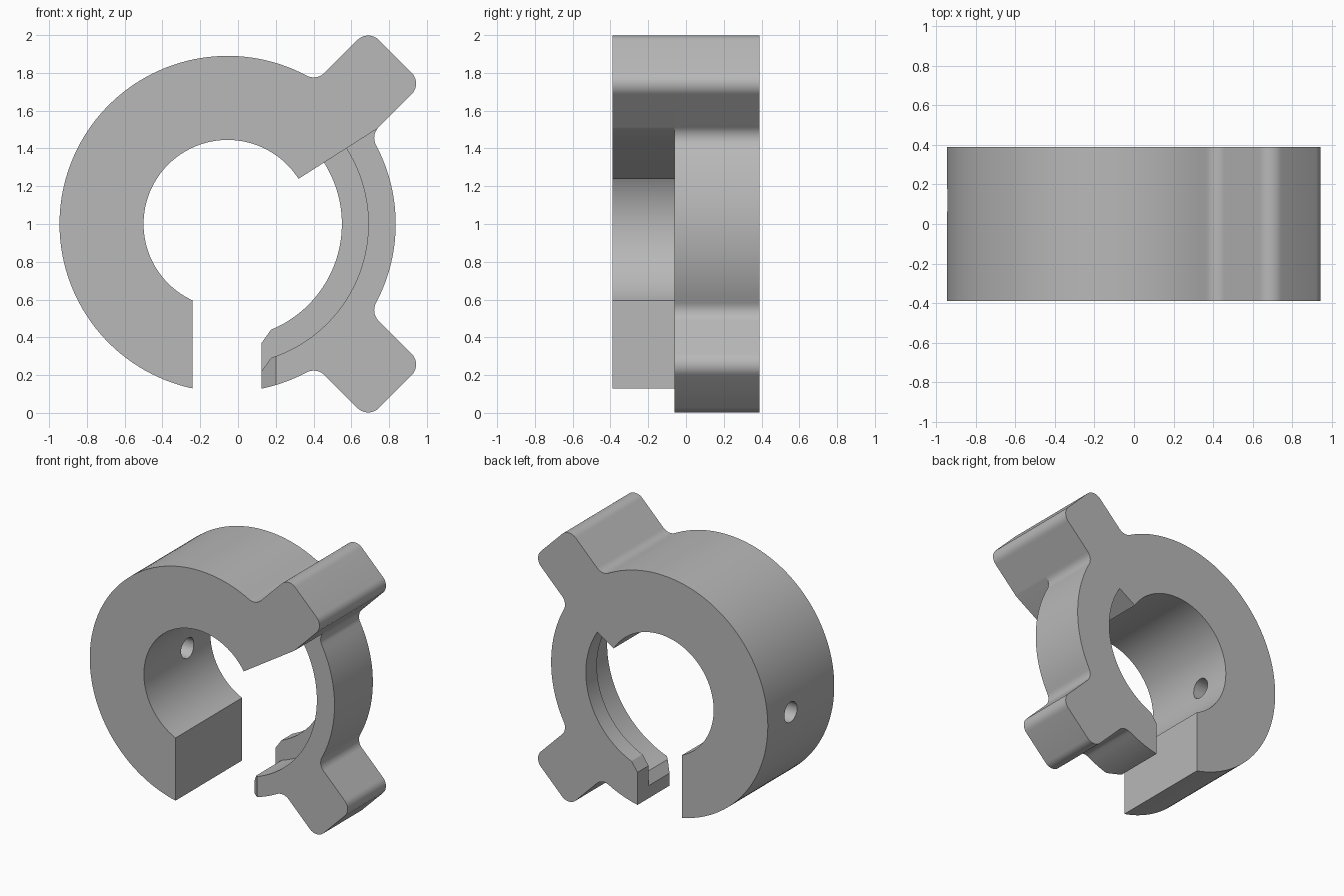
import bpy, bmesh
from math import sin, cos, asin, acos, atan2, radians, degrees, sqrt, ceil

cube = bpy.data.objects.get("Cube")
if cube:
    bpy.data.objects.remove(cube, do_unlink=True)

grey = bpy.data.materials.new("plain_grey")
grey.use_nodes = True
grey.diffuse_color = (0.48, 0.48, 0.48, 1)
grey.node_tree.nodes["Principled BSDF"].inputs["Base Color"].default_value = grey.diffuse_color

# Ring and lug dimensions, measured from the ring centre
CX, CZ = -0.055, 1.0
OUTER, BORE, LIP, STEP = 0.89, 0.445, 0.605, 0.745
HALF, TIP, FILLET = 0.203, 1.255, 0.08
CUT = 32.5                      # angle of the radial shoulder
LEFT_END, RIGHT_END = -0.185, 0.18
FRONT, SPLIT, LEDGE, BACK = -0.39, -0.06, 0.26, 0.39
BETA = degrees(asin((HALF + FILLET) / (OUTER + FILLET)))


def arc(r, a0, a1, cx=0, cz=0, step=2.5):
    n = max(2, ceil(abs(a1 - a0) / step))
    angles = [radians(a0 + (a1 - a0) * i / n) for i in range(n + 1)]
    return [(cx + r * cos(a), cz + r * sin(a)) for a in angles]


def lug(angle):
    """Outline of a rounded lug with filleted roots."""
    root = sqrt((OUTER + FILLET) ** 2 - (HALF + FILLET) ** 2)
    side, end, inset = HALF + FILLET, TIP - FILLET, HALF - FILLET
    pts = arc(FILLET, 180 + BETA, 270, root, side, 10)
    pts += arc(FILLET, 90, 0, end, inset, 10)
    pts += arc(FILLET, 0, -90, end, -inset, 10)
    pts += arc(FILLET, 90, 180 - BETA, root, -side, 10)
    c, s = cos(radians(angle)), sin(radians(angle))
    return [(u * c - v * s, u * s + v * c) for u, v in pts]


def prism(name, pts, y0, y1):
    """Extrude an x-z outline from y0 to y1."""
    bm = bmesh.new()
    clean = []
    for x, z in pts:
        if not clean or abs(x - clean[-1][0]) + abs(z - clean[-1][1]) > 1e-5:
            clean.append((x, z))
    face = bm.faces.new([bm.verts.new((x + CX, y0, z + CZ)) for x, z in clean])
    ext = bmesh.ops.extrude_face_region(bm, geom=[face])
    moved = [g for g in ext["geom"] if isinstance(g, bmesh.types.BMVert)]
    bmesh.ops.translate(bm, verts=moved, vec=(0, y1 - y0, 0))
    bmesh.ops.recalc_face_normals(bm, faces=bm.faces)
    mesh = bpy.data.meshes.new(name)
    bm.to_mesh(mesh)
    bm.free()
    mesh.materials.append(grey)
    obj = bpy.data.objects.new(name, mesh)
    bpy.context.collection.objects.link(obj)
    return obj


def activate(obj):
    bpy.ops.object.select_all(action="DESELECT")
    obj.select_set(True)
    bpy.context.view_layer.objects.active = obj


def subtract(obj, cutter):
    cutter.hide_render = True
    mod = obj.modifiers.new("cut", "BOOLEAN")
    mod.operation, mod.solver, mod.object = "DIFFERENCE", "EXACT", cutter
    activate(obj)
    bpy.ops.object.modifier_apply(modifier=mod.name)
    bpy.data.objects.remove(cutter, do_unlink=True)


# Shared outline pieces
left_outer = 360 - degrees(acos(LEFT_END / OUTER))
left_bore = 360 - degrees(acos(LEFT_END / BORE))
right_outer = -degrees(acos(RIGHT_END / OUTER))
upper_outline = arc(OUTER, left_outer, 45 + BETA) + lug(45)
bore_outline = arc(BORE, CUT, left_bore)


def clip_outline(inner):
    """Whole clip outline whose thin arm has the given inner radius."""
    pts = upper_outline + arc(OUTER, 45 - BETA, BETA - 45) + lug(-45)
    pts += arc(OUTER, -45 - BETA, right_outer)
    nose_x = RIGHT_END + 0.05
    nose_z = -sqrt(inner ** 2 - nose_x ** 2)
    pts += [(RIGHT_END, nose_z - 0.07)]
    pts += arc(inner, degrees(atan2(nose_z, nose_x)), CUT)
    return pts + bore_outline


# Front section stops at the radial shoulder under the upper lug
shoulder_r = 0.941
shoulder = [(shoulder_r * cos(radians(CUT)), shoulder_r * sin(radians(CUT)))]
kept = [p for p in upper_outline if not -90 < degrees(atan2(p[1], p[0])) < CUT + 0.1]
front = prism("front_section", kept + shoulder + bore_outline, FRONT, SPLIT)

# Middle section has the wider step, back section the lip
middle = prism("middle_section", clip_outline(STEP), SPLIT, LEDGE)
back = prism("back_lip_section", clip_outline(LIP), LEDGE, BACK)

# Radial pin hole through the thick side
bpy.ops.mesh.primitive_cylinder_add(vertices=32, radius=0.075, depth=0.9,
                                    location=(-0.75, 0.12, CZ), rotation=(0, radians(90), 0))
hole = bpy.context.object
hole.name = "pin_hole_cutter"
hole.data.materials.append(grey)
subtract(middle, hole)

# Bevel on the front corner of the arm's free end
wedge = prism("end_bevel_cutter", [(0.105, -1.1), (0.295, -1.1), (0.105, -0.5)], 0, 1)
corners = [(0.05, 0.09), (0.24, -0.1), (0.05, -0.1)]
bm = bmesh.new()
base = bm.faces.new([bm.verts.new((x, y, -0.1)) for x, y in corners])
ext = bmesh.ops.extrude_face_region(bm, geom=[base])
bmesh.ops.translate(bm, vec=(0, 0, 0.6),
                    verts=[g for g in ext["geom"] if isinstance(g, bmesh.types.BMVert)])
bmesh.ops.recalc_face_normals(bm, faces=bm.faces)
bm.to_mesh(wedge.data)
bm.free()
subtract(middle, wedge)

for part in (front, middle, back):
    activate(part)
    bpy.ops.object.shade_smooth_by_angle(angle=radians(30))
